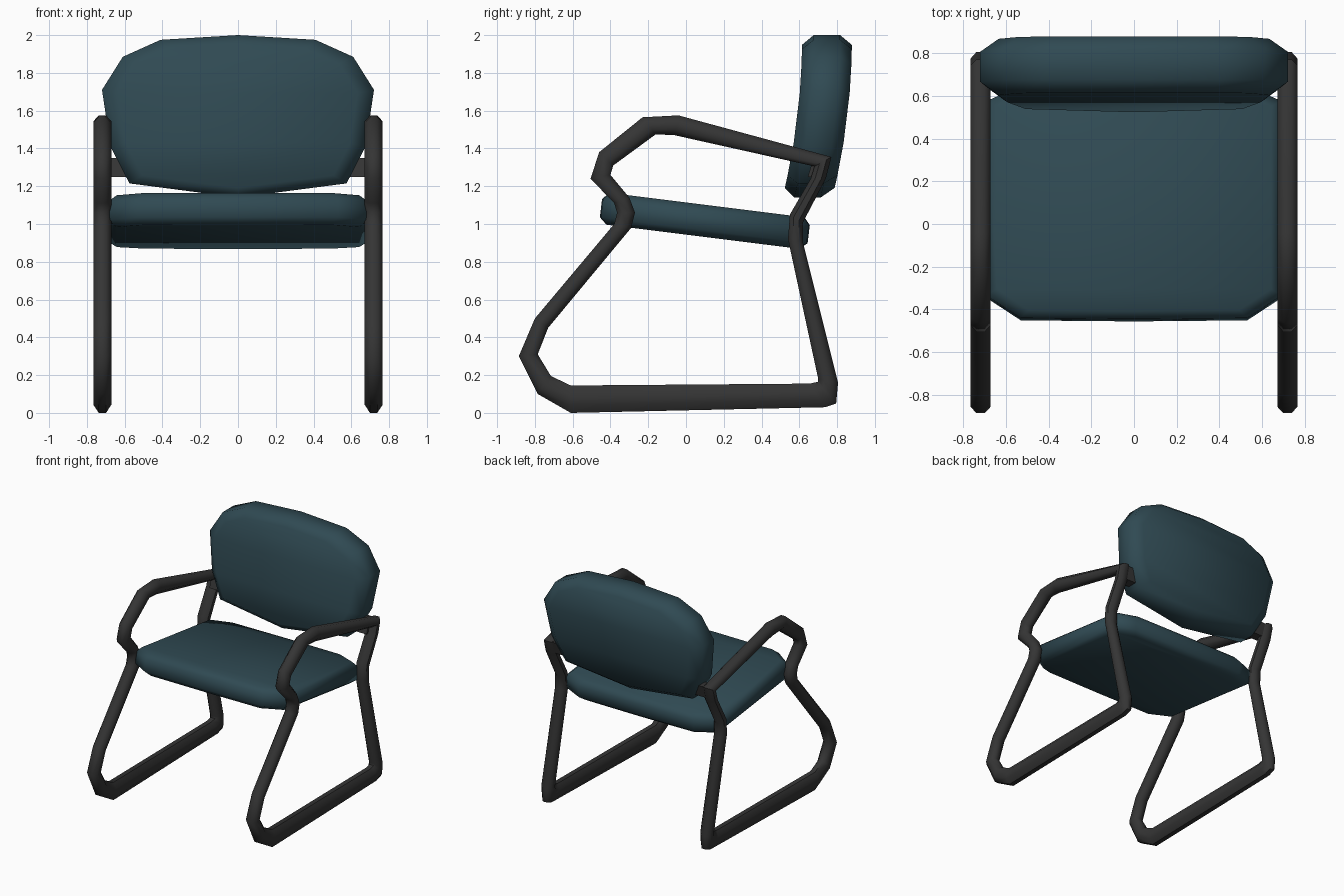
import bpy, bmesh, math

if "Cube" in bpy.data.objects:
    bpy.data.objects.remove(bpy.data.objects["Cube"])


def material(name, rgb):
    m = bpy.data.materials.new(name)
    m.diffuse_color = (*rgb, 1)
    m.use_nodes = True
    m.node_tree.nodes["Principled BSDF"].inputs["Base Color"].default_value = m.diffuse_color
    return m


TEAL = material("teal upholstery", (0.029, 0.068, 0.086))
DARK = material("charcoal frame", (0.035, 0.035, 0.035))


def finish(name, bm, mat, angle):
    bmesh.ops.recalc_face_normals(bm, faces=bm.faces)
    me = bpy.data.meshes.new(name)
    bm.to_mesh(me)
    bm.free()
    me.materials.append(mat)
    ob = bpy.data.objects.new(name, me)
    bpy.context.collection.objects.link(ob)
    bpy.ops.object.select_all(action='DESELECT')
    ob.select_set(True)
    bpy.context.view_layer.objects.active = ob
    bpy.ops.object.shade_smooth_by_angle(angle=math.radians(angle))
    return ob


def mirror_x(ob):
    mod = ob.modifiers.new("mirror", 'MIRROR')
    mod.use_bisect_axis[0] = False
    mod.use_mirror_merge = False


def cushion(name, half, layers, place):
    """Skin a symmetric outline (half listed at x >= 0) through scaled layers."""
    bm = bmesh.new()
    left = [(-x, v) for x, v in reversed(half) if x > 0]
    outline = half + left
    n = len(outline)
    rings = [[bm.verts.new(place(x * sx, v, sv, d)) for x, v in outline]
             for sx, sv, d in layers]
    for a, b in zip(rings, rings[1:]):
        for i in range(n):
            j = (i + 1) % n
            bm.faces.new((a[i], a[j], b[j], b[i]))
    # caps made of cross strips so they may bend
    for r in (rings[0], rings[-1]):
        bm.faces.new((r[0], r[1], r[-1]))
        k = len(half) - 1
        for i in range(1, k - 1):
            bm.faces.new((r[i], r[i + 1], r[n - i - 1], r[n - i]))
        bm.faces.new((r[k - 1], r[k], r[k + 1]))
    return finish(name, bm, TEAL, 62)


# Seat: tilted slab with clipped corners and soft edges
def place_seat(x, y, s, d):
    y = 0.1 + (y - 0.1) * s
    return (x, y + d * 0.12, 1.03 - 0.125 * y + d)


cushion("seat",
        [(0, -0.45), (0.53, -0.445), (0.69, -0.34), (0.69, 0.57), (0.52, 0.645), (0, 0.65)],
        [(0.93, 0.93, -0.085), (1, 1, -0.05), (1, 1, 0.045), (0.93, 0.94, 0.083)],
        place_seat)


# Backrest: rounded panel that curves forward at the bottom
def place_back(x, z, s, d):
    z = 1.57 + (z - 1.57) * s
    return (x, 0.746 - 0.15 * (1.97 - z) ** 2 + d, z)


cushion("backrest",
        [(0, 2.0), (0.41, 1.975), (0.61, 1.885), (0.72, 1.71), (0.675, 1.41),
         (0.575, 1.215), (0, 1.14)],
        [(0.88, 0.88, -0.132), (1, 1, -0.07), (1, 1, 0.07), (0.88, 0.88, 0.132)],
        place_back)

# Side frame: closed tube loop, each station is outer (y, z), inner (y, z)
STATIONS = [
    (-0.61, 0.00, -0.61, 0.145), (0.735, 0.03, 0.655, 0.155),
    (0.795, 0.05, 0.70, 0.165), (0.805, 0.16, 0.70, 0.18),
    (0.62, 0.90, 0.54, 0.92), (0.62, 1.01, 0.55, 1.05),
    (0.74, 1.24, 0.66, 1.24), (0.77, 1.355, 0.68, 1.305),
    (-0.04, 1.575, -0.06, 1.47), (-0.23, 1.565, -0.16, 1.475),
    (-0.46, 1.38, -0.385, 1.31), (-0.505, 1.24, -0.40, 1.26),
    (-0.38, 1.11, -0.30, 1.14), (-0.365, 1.06, -0.27, 1.06),
    (-0.38, 1.00, -0.29, 0.98), (-0.80, 0.50, -0.73, 0.45),
    (-0.885, 0.30, -0.785, 0.31), (-0.785, 0.10, -0.715, 0.195),
]
SIDES = 8
bm = bmesh.new()
rings = []
for oy, oz, iy, iz in STATIONS:
    ring = []
    for k in range(SIDES):
        a = 2 * math.pi * (k + 0.5) / SIDES
        c = math.cos(a) / math.cos(math.pi / SIDES)
        s = math.sin(a) / math.cos(math.pi / SIDES)
        ring.append(bm.verts.new((0.718 + 0.047 * s,
                                  (oy + iy) / 2 + c * (oy - iy) / 2,
                                  (oz + iz) / 2 + c * (oz - iz) / 2)))
    rings.append(ring)
for i, a in enumerate(rings):
    b = rings[(i + 1) % len(rings)]
    for k in range(SIDES):
        j = (k + 1) % SIDES
        bm.faces.new((a[k], a[j], b[j], b[k]))
mirror_x(finish("side_frame", bm, DARK, 50))

# Brackets joining the frame to the backrest
bm = bmesh.new()
bmesh.ops.create_cube(bm, size=1)
for v in bm.verts:
    v.co = (0.62 + v.co.x * 0.18, 0.70 + v.co.y * 0.08 + v.co.z * 0.03, 1.30 + v.co.z * 0.10)
mirror_x(finish("back_bracket", bm, DARK, 30))
